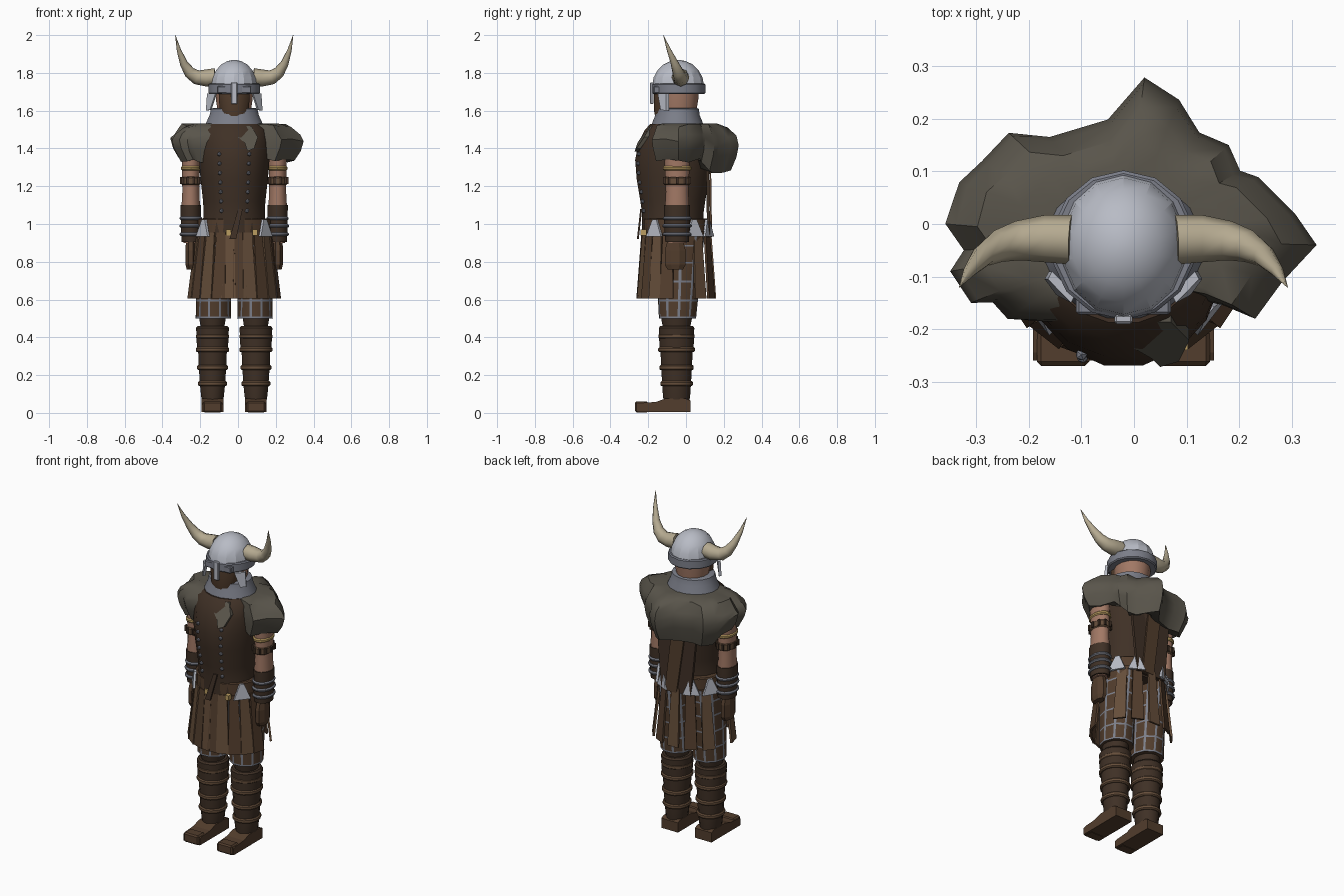
import bpy, bmesh, math, random
from mathutils import Vector

if "Cube" in bpy.data.objects:
    bpy.data.objects.remove(bpy.data.objects["Cube"])
random.seed(4)
CX = -0.02                       # body centre line
SIDES = (("left", -1), ("right", 1))


def mat(name, *c):
    m = bpy.data.materials.new(name)
    m.diffuse_color = (*c, 1)
    m.use_nodes = True
    m.node_tree.nodes["Principled BSDF"].inputs["Base Color"].default_value = m.diffuse_color
    return m


DARK = mat("dark_leather", .05, .03, .019)
BROWN = mat("leather", .085, .047, .026)
TAN = mat("strap_leather", .13, .075, .042)
SKIN = mat("skin", .36, .19, .13)
STEEL = mat("steel", .20, .21, .25)
BRIGHT = mat("bright_steel", .48, .50, .56)
FUR = mat("fur", .10, .09, .07)
HORN = mat("horn", .46, .40, .28)
GOLD = mat("gold", .5, .34, .12)


def finish(name, bm, *mats, smooth=None):
    bmesh.ops.recalc_face_normals(bm, faces=bm.faces)
    me = bpy.data.meshes.new(name)
    bm.to_mesh(me)
    bm.free()
    ob = bpy.data.objects.new(name, me)
    bpy.context.collection.objects.link(ob)
    for m in mats:
        me.materials.append(m)
    if smooth:
        bpy.context.view_layer.objects.active = ob
        ob.select_set(True)
        bpy.ops.object.shade_smooth_by_angle(angle=math.radians(smooth))
        ob.select_set(False)
    return ob


def skin_rings(bm, rings, cap=True, paint=None):
    vs = [[bm.verts.new(p) for p in r] for r in rings]
    n = len(vs[0])
    for i in range(len(vs) - 1):
        for j in range(n):
            k = (j + 1) % n
            f = bm.faces.new((vs[i][j], vs[i][k], vs[i + 1][k], vs[i + 1][j]))
            if paint and paint(i, j):
                f.material_index = 1
    if cap:
        bm.faces.new(vs[0])
        bm.faces.new(vs[-1])


def loft(name, x, y, rings, *mats, n=14, angles=None, paint=None, smooth=35):
    """Stack of elliptical rings (z, rx, ry[, dy])."""
    angles = angles or [math.tau * (i + .5) / n for i in range(n)]
    bm = bmesh.new()
    skin_rings(bm, [[(x + r[1] * math.cos(a), y + (r[3] if len(r) > 3 else 0) + r[2] * math.sin(a), r[0])
                     for a in angles] for r in rings], paint=paint)
    return finish(name, bm, *mats, smooth=smooth)


def band(name, x, y, z, h, rx, ry, m, n=14):
    c = min(.006, h / 3)
    loft(name, x, y, [(z - h / 2, rx - c, ry - c), (z - h / 2 + c, rx, ry),
                      (z + h / 2 - c, rx, ry), (z + h / 2, rx - c, ry - c)], m, n=n)


def prism(name, pts, vec, m):
    bm = bmesh.new()
    skin_rings(bm, [pts, [Vector(p) + Vector(vec) for p in pts]])
    return finish(name, bm, m)


def box(name, x, y, z, sx, sy, sz, m, bevel=0):
    bm = bmesh.new()
    bmesh.ops.create_cube(bm, size=1)
    for v in bm.verts:
        v.co = Vector((x + v.co.x * sx, y + v.co.y * sy, z + v.co.z * sz))
    if bevel:
        bmesh.ops.bevel(bm, geom=bm.edges[:], offset=bevel, segments=1, affect='EDGES')
    return finish(name, bm, m)


def tangent_plate(name, ang, lo, hi, wl, wh, t, m, cy=-.05):
    """Flat plate standing on an ellipse; lo / hi are (z, rx, ry)."""
    tan = Vector((-math.sin(ang), math.cos(ang), 0))
    out = Vector((math.cos(ang), math.sin(ang), 0))
    p = lambda r: Vector((CX + r[1] * math.cos(ang), cy + r[2] * math.sin(ang), r[0]))
    a, b = p(lo), p(hi)
    return prism(name, [a - tan * wl / 2, a + tan * wl / 2, b + tan * wh / 2, b - tan * wh / 2], out * t, m)


# Head, beard, helmet
loft("head", CX, -.04, [(1.52, .08, .09), (1.6, .09, .095), (1.66, .1, .105), (1.73, .1, .11)], SKIN)
loft("beard", CX, -.11, [(1.55, .06, .05), (1.6, .08, .062), (1.69, .085, .062)], BROWN, n=12)
loft("helmet_dome", CX, -.042, [(1.73, .122, .137), (1.775, .117, .13), (1.815, .098, .108),
     (1.845, .07, .077), (1.862, .038, .042), (1.868, .012, .013)], BRIGHT, n=14, smooth=20)
band("helmet_band", CX, -.04, 1.716, .056, .139, .142, STEEL)
box("brow_plate", CX, -.15, 1.71, .18, .045, .04, STEEL, .005)
box("nose_guard", CX, -.181, 1.692, .034, .018, .115, BRIGHT, .004)
for sn, s in SIDES:
    x = CX + s * .12
    prism(f"{sn}_cheek_guard", [(x - s * .028, -.135, 1.69), (x + s * .016, -.09, 1.69),
          (x + s * .022, -.09, 1.6), (x, -.12, 1.605)], (s * .008, -.015, 0), BRIGHT)
    # Horns
    cu = bpy.data.curves.new("horn", 'CURVE')
    cu.dimensions, cu.bevel_depth, cu.bevel_resolution, cu.use_fill_caps = '3D', 1, 2, True
    sp = cu.splines.new('POLY')
    path = [(.10, -.03, 1.778, .047), (.15, -.028, 1.773, .045), (.2, -.032, 1.777, .038), (.237, -.042, 1.803, .031),
            (.267, -.06, 1.85, .022), (.293, -.09, 1.92, .012), (.312, -.12, 2.0, .001)]
    sp.points.add(len(path) - 1)
    for pt, (px, py, pz, r) in zip(sp.points, path):
        pt.co, pt.radius = (CX + s * px, py, pz, 1), r
    ob = bpy.data.objects.new(f"{sn}_horn", cu)
    bpy.context.collection.objects.link(ob)
    cu.materials.append(HORN)
loft("neck_guard", CX, -.045, [(1.515, .157, .14), (1.54, .15, .135), (1.575, .133, .12), (1.61, .125, .115),
     (1.615, .11, .1)], STEEL, n=16)

# Torso and vest rivets
chest = [(.93, .18, .165), (1.05, .165, .165), (1.12, .168, .175), (1.24, .182, .195), (1.34, .19, .203),
         (1.43, .19, .185), (1.5, .18, .15), (1.53, .14, .12)]
loft("vest", CX, -.07, chest, DARK, n=16)
for sn, s in SIDES:
    for i in range(7):
        z = 1.37 - i * .05
        lo = max(r for r in chest if r[0] <= z)
        hi = min(r for r in chest if r[0] > z)
        t = (z - lo[0]) / (hi[0] - lo[0])
        rx, ry = (lo[k] + t * (hi[k] - lo[k]) for k in (1, 2))
        dx = .08 - i * .002
        bm = bmesh.new()
        bmesh.ops.create_icosphere(bm, subdivisions=1, radius=.012)
        bmesh.ops.translate(bm, verts=bm.verts, vec=(CX + s * dx, -.07 - ry * math.sqrt(1 - (dx / rx) ** 2), z))
        finish(f"{sn}_vest_rivet", bm, STEEL)
prism("back_panel", [(-.12, .112, .93), (.08, .112, .93), (.12, .105, 1.36), (-.16, .105, 1.36)], (0, .016, 0), DARK)
prism("back_sash", [(-.03, .128, .93), (.05, .128, .93), (.0, .122, 1.36), (-.09, .122, 1.36)], (0, .01, 0), BROWN)

# Belt, hanging end, hip plates
band("belt", CX, -.052, .985, .09, .198, .18, BROWN, 18)
prism("belt_end", [(.025, -.232, 1.08), (.0, -.232, 1.08), (-.045, -.25, .92), (-.01, -.25, .92)], (0, -.01, 0), DARK)
for a in (-142, -38, 30, 62, 118, 150):
    tangent_plate("hip_plate", math.radians(a), (.935, .205, .185), (1.025, .195, .178), .1, .025, .014, BRIGHT)
for x in (-.05, .09):
    box("belt_buckle", x, -.225, .955, .025, .03, .03, GOLD)

# Fur mantle: outline lofted through lumpy rings, open under the chin
outline = [(-.13, -.19), (-.24, -.18), (-.27, -.15), (-.31, -.15), (-.35, -.09), (-.325, -.05), (-.355, 0),
           (-.335, .08), (-.29, .12), (-.24, .175), (-.16, .165), (-.05, .2), (.02, .28), (.085, .235), (.125, .175),
           (.18, .15), (.2, .1), (.24, .09), (.31, .02), (.35, -.04), (.28, -.11), (.23, -.18), (.17, -.155), (.1, -.14)]
bm = bmesh.new()
rows = []
for k, (sc, drop) in enumerate([(.4, 0), (.62, 0), (.82, .06), (.95, .3), (1, .45), (.96, .7), (.86, 1), (.6, .9), (.4, .6)]):
    row = []
    for i, (x, y) in enumerate(outline):
        low = 1.28 if y > .1 else 1.335
        j = random.uniform(-.012, .012) if 1 < k < 8 else 0
        c = Vector((CX, -.03))
        p = c + (Vector((x, y)) - c) * (sc + j)
        row.append(bm.verts.new((p.x, p.y, 1.533 - drop * (1.533 - low) + j)))
    rows.append(row)
for i in range(len(rows)):
    a, b = rows[i], rows[(i + 1) % len(rows)]
    for j in range(len(outline) - 1):
        bm.faces.new((a[j], a[j + 1], b[j + 1], b[j]))
for j in (0, -1):
    bm.faces.new([r[j] for r in rows])
finish("fur_mantle", bm, FUR, smooth=40)
prism("fur_tuft", [(-.01, -.165, 1.515), (.07, -.165, 1.52), (.105, -.2, 1.46), (.085, -.24, 1.4), (.05, -.25, 1.385),
      (.035, -.235, 1.43), (.0, -.215, 1.46)], (0, -.022, 0), FUR)

# Arms
for sn, s in SIDES:
    x, y = CX + s * .23, -.047
    loft(f"{sn}_arm", x, y, [(.9, .04, .05), (1.0, .048, .06), (1.1, .05, .064), (1.17, .046, .06),
         (1.26, .047, .064), (1.42, .05, .07)], SKIN)
    band(f"{sn}_gold_armlet", x, y, 1.295, .022, .053, .076, GOLD)
    band(f"{sn}_upper_arm_strap", x, y, 1.228, .045, .051, .07, TAN)
    for i in range(10):
        a = math.tau * i / 10
        box(f"{sn}_strap_stud", x + .051 * math.cos(a), y + .07 * math.sin(a), 1.23, .014, .014, .036, DARK)
    loft(f"{sn}_bracer", x, y, [(.905, .05, .062), (.98, .054, .068), (1.1, .055, .069)], DARK)
    for z, r in ((1.03, .06), (.99, .062), (.945, .061)):
        band(f"{sn}_bracer_ring", x, y, z, .018, r, r + .016, STEEL)
    loft(f"{sn}_hand", x, -.057, [(.76, .023, .045), (.785, .03, .06), (.86, .031, .06), (.9, .028, .048),
         (.93, .03, .045)], BROWN, n=8, smooth=None)

# Checked trousers: narrow columns and rows are painted steel grey
checks = [a for i in range(10) for a in (math.tau * i / 10, math.tau * i / 10 + .13)]
levels = [.5, .51, .59, .6, .69, .7, .79, .8, .88, .89, .96]
for sn, s in SIDES:
    x = CX + s * .112
    rings = []
    for z in levels:
        t = (z - .5) / .46
        rings.append((z, .094 - .008 * t, .1 + .035 * t, .012 * t))
    loft(f"{sn}_trouser_leg", x - s * .002, -.045, rings, BROWN, STEEL, angles=checks,
         paint=lambda i, j: j % 2 == 0 or i % 2 == 0)

    # Boots with straps and shoes
    x = CX + s * .115
    loft(f"{sn}_knee", x, -.05, [(.44, .062, .07), (.52, .075, .085)], DARK)
    loft(f"{sn}_boot", x, -.05, [(.05, .055, .066), (.09, .062, .072), (.15, .068, .076), (.25, .075, .082),
         (.33, .078, .085), (.335, .084, .09), (.45, .089, .094), (.46, .08, .086)], DARK)
    for z, r in ((.155, .079), (.24, .084), (.335, .09), (.405, .089)):
        band(f"{sn}_boot_strap", x, -.05, z, .026, r, r + .007, TAN)
    prism(f"{sn}_shoe", [(x - .057, yy, zz) for yy, zz in ((.025, .005), (.025, .065), (-.0, .075), (-.11, .075),
          (-.16, .058), (-.245, .052), (-.26, .045), (-.26, .005))], (.114, 0, 0), BROWN)
    box(f"{sn}_toe_cap", x, -.235, .032, .1, .07, .058, BROWN, .008)

# Skirt of leather strips
for i, a in enumerate([-165, -146, -128, -110, -97, -83, -70, -52, -34, -15, 38, 64, 90, 116, 142]):
    tangent_plate(f"skirt_strip_{i + 1}", math.radians(a), (.605, .235, .198), (.955, .192, .172),
                  .074, .052, .012, BROWN if i % 2 else TAN)
